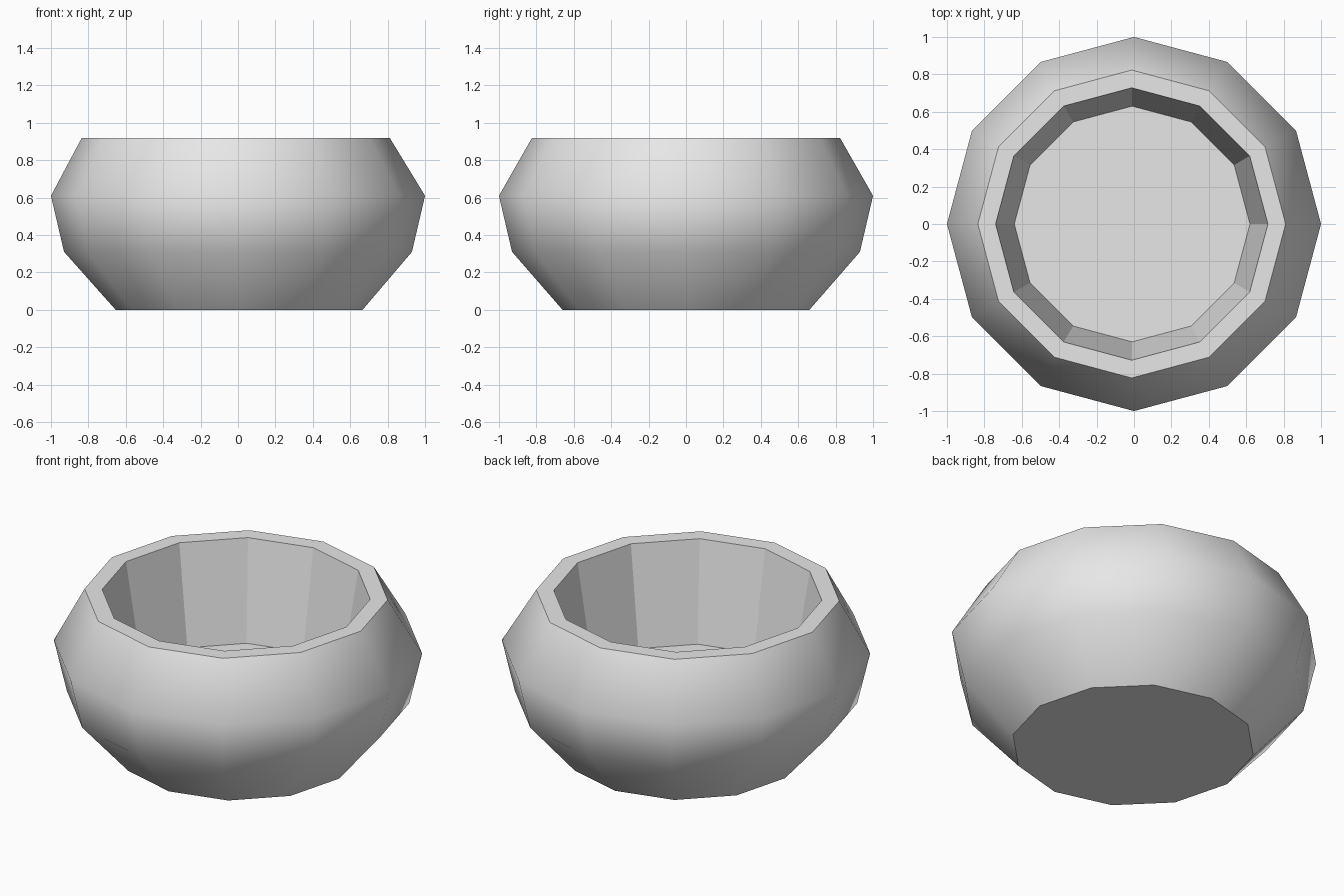
import bpy, bmesh, math

cube = bpy.data.objects.get("Cube")
if cube:
    bpy.data.objects.remove(cube)

# Material
grey = bpy.data.materials.new("light grey")
grey.use_nodes = True
grey.diffuse_color = (0.8, 0.8, 0.8, 1)
grey.node_tree.nodes["Principled BSDF"].inputs["Base Color"].default_value = (0.8, 0.8, 0.8, 1)

SIDES = 12
# Bowl rings from base to inner floor: radius, height, x offset
rings = [(0.66, 0, 0.006), (0.93, 0.31, 0), (1, 0.61, 0), (0.823, 0.92, -0.012),
         (0.728, 0.92, -0.012), (0.63, 0.335, -0.01)]
OUTER_BANDS = 3

bm = bmesh.new()
loops = []
for radius, height, shift in rings:
    angles = [math.tau * i / SIDES for i in range(SIDES)]
    loops.append([bm.verts.new((shift + radius * math.cos(a), radius * math.sin(a), height))
                  for a in angles])

# Side bands: rounded outside, faceted rim and inside
for band, (low, high) in enumerate(zip(loops, loops[1:])):
    for i in range(SIDES):
        j = (i + 1) % SIDES
        face = bm.faces.new((low[i], low[j], high[j], high[i]))
        face.smooth = band < OUTER_BANDS

# Base and inner floor
bm.faces.new(loops[0][::-1])
bm.faces.new(loops[-1])

# Crisp edges wherever a flat face meets another face
for edge in bm.edges:
    edge.smooth = all(face.smooth for face in edge.link_faces)

mesh = bpy.data.meshes.new("bowl")
bm.to_mesh(mesh)
bm.free()
mesh.materials.append(grey)
bowl = bpy.data.objects.new("bowl", mesh)
bpy.context.collection.objects.link(bowl)
